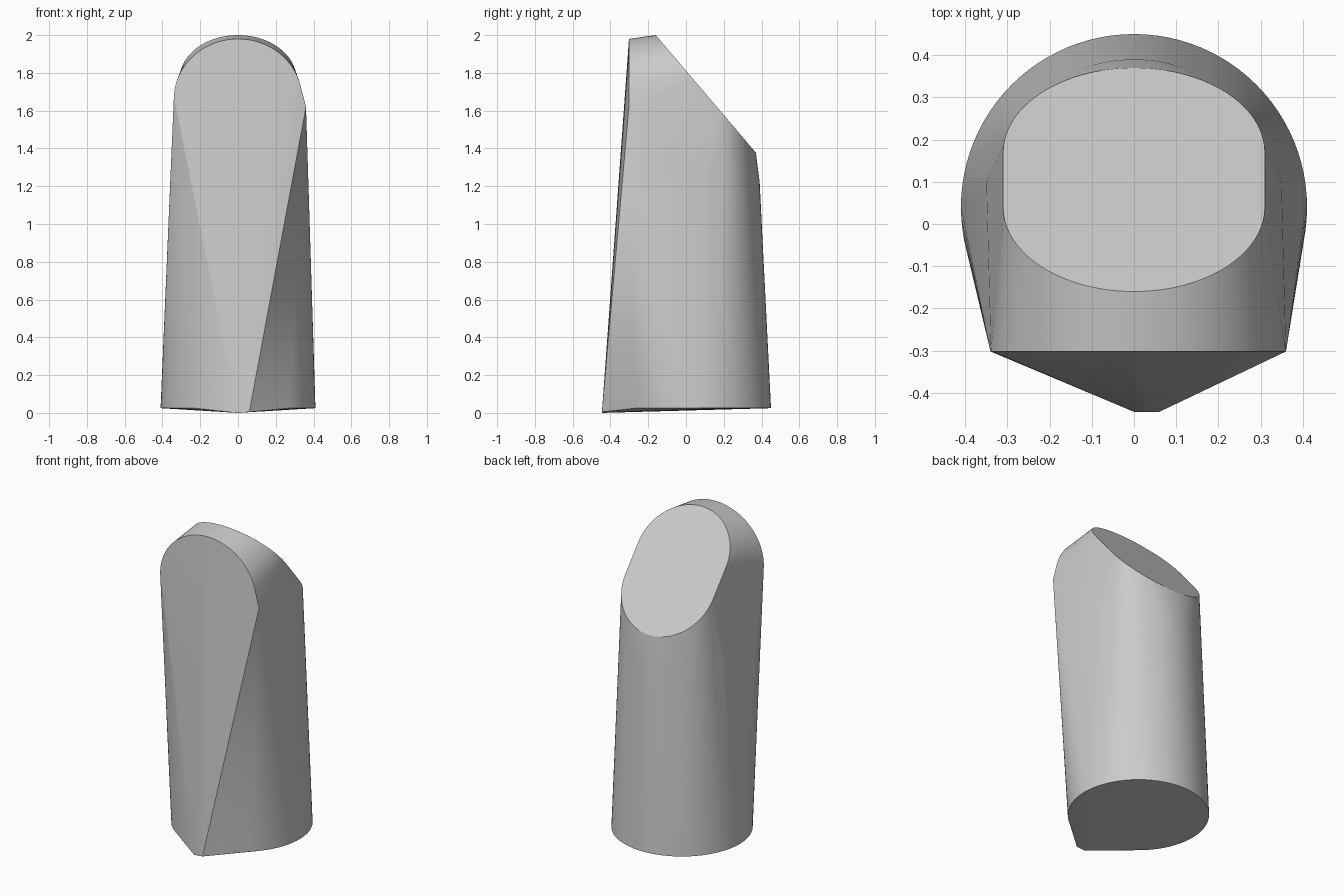
import bpy, bmesh
from math import sin, cos, pi, radians

cube = bpy.data.objects.get("Cube")
if cube:
    bpy.data.objects.remove(cube, do_unlink=True)

grey = bpy.data.materials.new("plain grey")
grey.use_nodes = True
colour = (0.6, 0.6, 0.6, 1)
grey.diffuse_color = colour
grey.node_tree.nodes["Principled BSDF"].inputs["Base Color"].default_value = colour


def arc(start, end, steps):
    """Cosine and sine pairs along an arc given in degrees."""
    angles = [radians(start + (end - start) * i / steps) for i in range(steps + 1)]
    return [(cos(a), sin(a)) for a in angles]


# Round foot and the narrow toe in front of it
foot = [(0.41 * c, 0.04 + 0.41 * s, 0.025) for c, s in arc(0, 360, 96)[:-1]]
toe = [(0, -0.445, 0), (0.06, -0.445, 0.005)]

# Arched front face with a corner on the left
arch = [(0.34 * c, -0.302, 1.66 + 0.32 * s) for c, s in arc(0, 180, 40)]
arch.append((0.36, -0.302, 1.62))

# Sloping oval top: two half rounds joined by straight sides
oval = [(0.31 * c, y + 0.2 * s) for y, a in ((0.17, 0), (0.04, 180))
        for c, s in arc(a, a + 180, 40)]
top = [(x, y, 2 - 1.175 * (y + 0.16)) for x, y in oval]

# Slight swelling of the back below the oval
back = [(0.355 * c, 0.035 + 0.355 * s, 1.22) for c, s in arc(10, 170, 40)]

# Stretch one skin over all the outlines
bm = bmesh.new()
for point in foot + toe + arch + top + back:
    bm.verts.new(point)
hull = bmesh.ops.convex_hull(bm, input=bm.verts)
spare = {g for g in hull["geom_interior"] + hull["geom_unused"]
         if isinstance(g, bmesh.types.BMVert)}
bmesh.ops.delete(bm, geom=list(spare), context="VERTS")
bmesh.ops.dissolve_limit(bm, angle_limit=radians(0.2), verts=bm.verts, edges=bm.edges)
bmesh.ops.recalc_face_normals(bm, faces=bm.faces)

mesh = bpy.data.meshes.new("slanted_post")
bm.to_mesh(mesh)
bm.free()
mesh.materials.append(grey)
post = bpy.data.objects.new("slanted_post", mesh)
bpy.context.collection.objects.link(post)
bpy.context.view_layer.objects.active = post
post.select_set(True)
bpy.ops.object.shade_smooth_by_angle(angle=radians(25))
